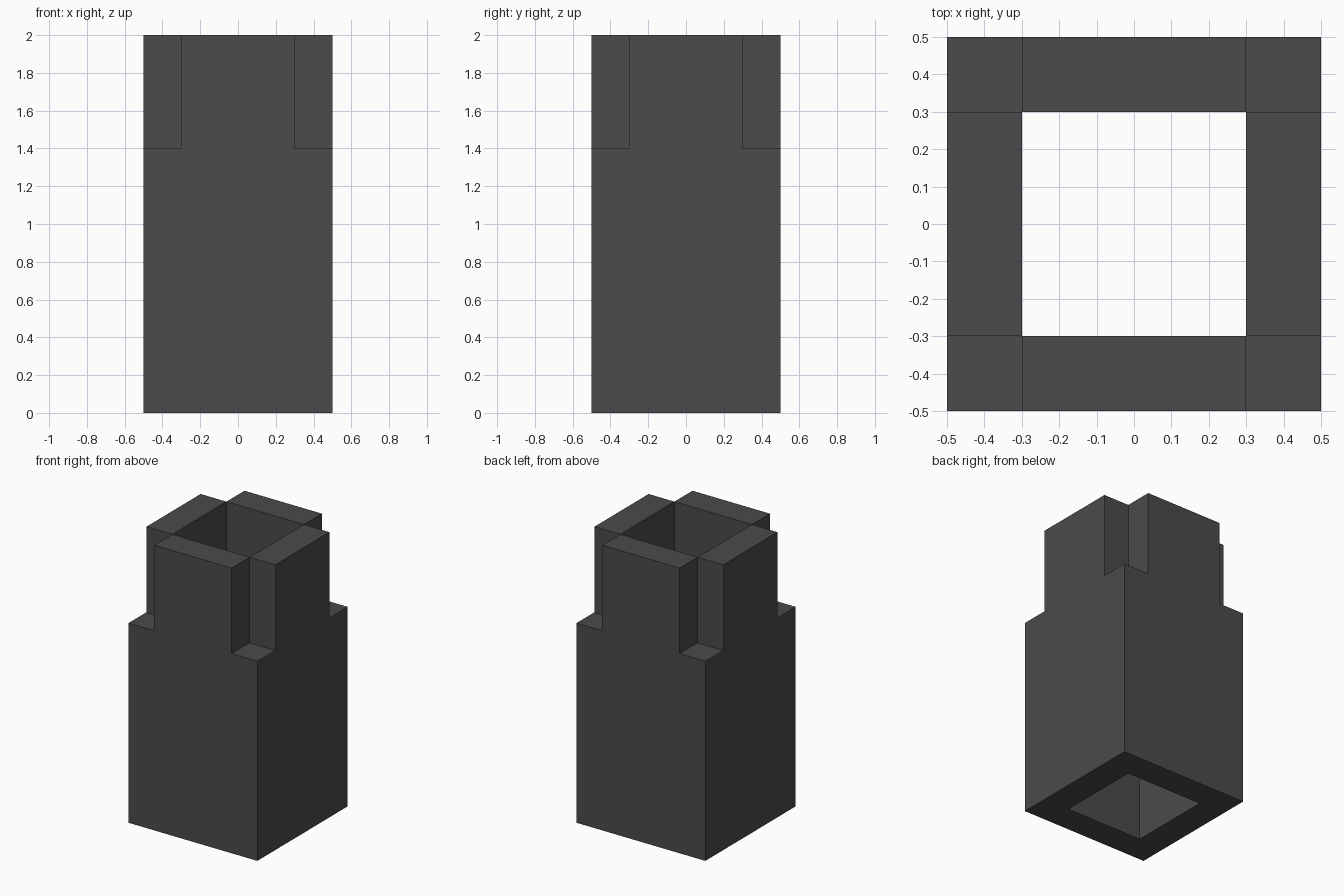
import bpy
import bmesh

cube = bpy.data.objects.get("Cube")
if cube:
    bpy.data.objects.remove(cube, do_unlink=True)

OUTER, INNER = 0.5, 0.3          # half widths of the tube and its bore
LEDGE_Z, TOP_Z = 1.4, 2.0        # corner ledge and rim heights

# Dark grey material
grey = bpy.data.materials.new("dark grey")
grey.use_nodes = True
colour = (0.07, 0.07, 0.07, 1.0)
grey.diffuse_color = colour
grey.node_tree.nodes["Principled BSDF"].inputs["Base Color"].default_value = colour

# Plan: a 3 x 3 grid of cells with the centre left open
bm = bmesh.new()
lines = (-OUTER, -INNER, INNER, OUTER)
grid = [[bm.verts.new((x, y, 0)) for y in lines] for x in lines]
for i in range(3):
    for j in range(3):
        if (i, j) != (1, 1):
            bm.faces.new((grid[i][j], grid[i + 1][j], grid[i + 1][j + 1], grid[i][j + 1]))

# Lower tube
result = bmesh.ops.extrude_face_region(bm, geom=bm.faces[:])
raised = [g for g in result["geom"] if isinstance(g, bmesh.types.BMVert)]
bmesh.ops.translate(bm, verts=raised, vec=(0, 0, LEDGE_Z))
upper = [g for g in result["geom"] if isinstance(g, bmesh.types.BMFace)]

# Four upper walls rise from the side cells, leaving the corners notched
sides = [f for f in upper if min(abs(c) for c in f.calc_center_median()[:2]) < 0.1]
walls = bmesh.ops.extrude_discrete_faces(bm, faces=sides)["faces"]
bmesh.ops.translate(bm, verts=list({v for f in walls for v in f.verts}),
                    vec=(0, 0, TOP_Z - LEDGE_Z))
bmesh.ops.recalc_face_normals(bm, faces=bm.faces[:])

mesh = bpy.data.meshes.new("notched_square_tube")
bm.to_mesh(mesh)
bm.free()
mesh.materials.append(grey)
tube = bpy.data.objects.new("notched_square_tube", mesh)
bpy.context.collection.objects.link(tube)
